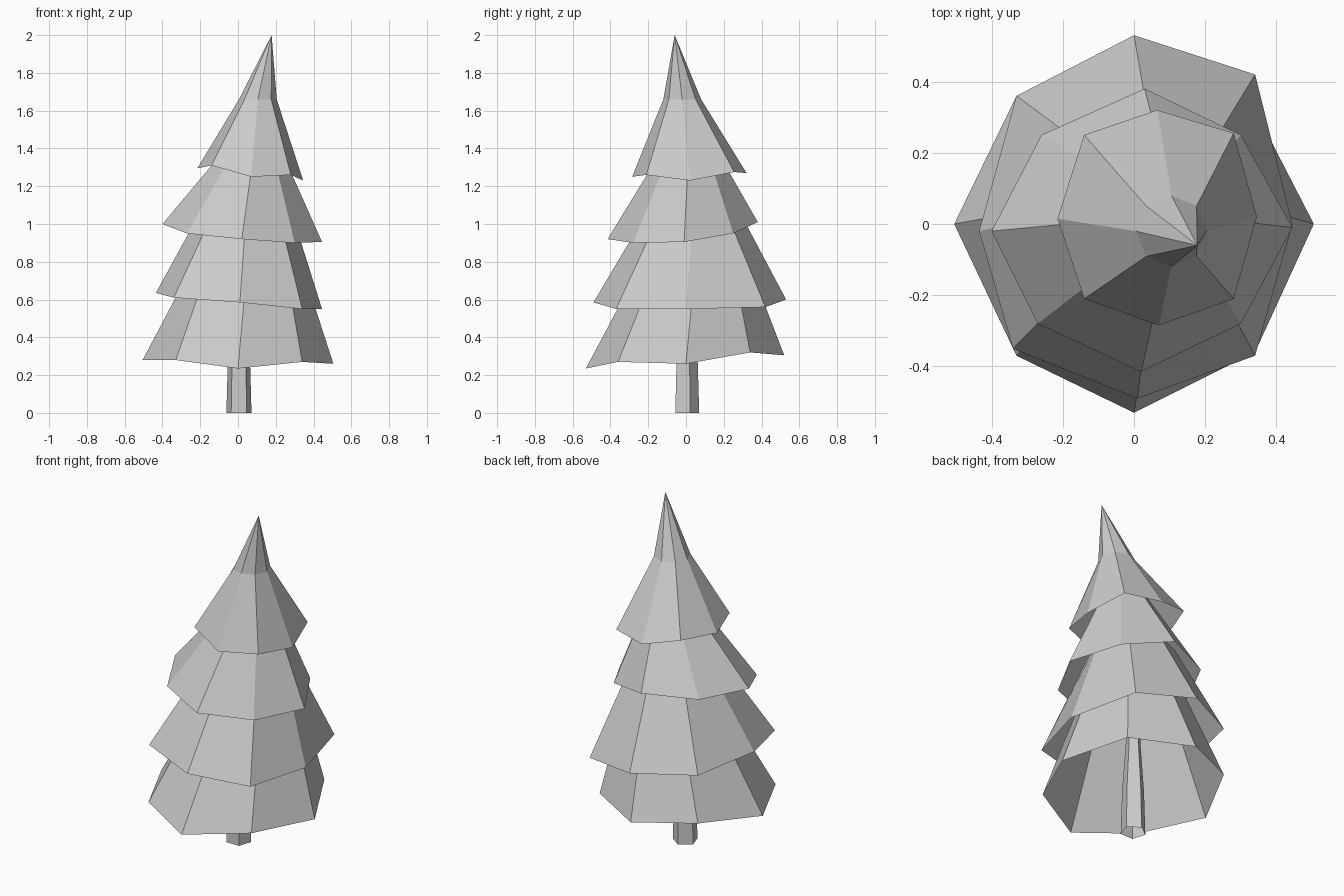
import bpy
import bmesh
from math import cos, sin, radians
from mathutils import Vector

if "Cube" in bpy.data.objects:
    bpy.data.objects.remove(bpy.data.objects["Cube"], do_unlink=True)


def make_material(name, colour):
    material = bpy.data.materials.new(name)
    material.use_nodes = True
    material.diffuse_color = colour
    material.node_tree.nodes["Principled BSDF"].inputs["Base Color"].default_value = colour
    return material


def ring(centre, radius, height, sides, turn=0):
    """Points of a regular polygon, counter-clockwise from +x."""
    points = []
    for i in range(sides):
        angle = radians(turn + 360 * i / sides)
        points.append((centre[0] + radius * cos(angle), centre[1] + radius * sin(angle), height))
    return points


def loft(name, rings, material, apex=None):
    """Join rings with flat quads as an open shell, optionally closed by a tip."""
    bm = bmesh.new()
    loops = [[bm.verts.new(Vector(p)) for p in points] for points in rings]
    sides = len(loops[0])
    for low, high in zip(loops, loops[1:]):
        for i in range(sides):
            j = (i + 1) % sides
            bm.faces.new((low[i], low[j], high[j], high[i]))
    if apex:
        top = loops[-1]
        tip = bm.verts.new(apex)
        for i in range(sides):
            bm.faces.new((top[i], top[(i + 1) % sides], tip))
    mesh = bpy.data.meshes.new(name)
    bm.to_mesh(mesh)
    bm.free()
    mesh.materials.append(material)
    obj = bpy.data.objects.new(name, mesh)
    bpy.context.collection.objects.link(obj)
    return obj


grey = make_material("plain_grey", (0.6, 0.6, 0.6, 1))

# Five-sided trunk, tapering up into the lowest branches
trunk_sections = [(0.07, 0), (0.062, 0.27), (0.042, 0.55), (0.035, 0.8)]
loft("trunk", [ring((0.005, 0), radius, height, 5, turn=18) for radius, height in trunk_sections], grey)

# Uneven eight-sided skirts of branches, open underneath
bottom_rim = [(0.505, 0, 0.26), (0.33, 0.34, 0.32), (0, 0.52, 0.305), (-0.33, 0.36, 0.325),
              (-0.505, 0, 0.28), (-0.33, -0.37, 0.28), (0, -0.53, 0.235), (0.34, -0.36, 0.27)]
loft("bottom_branches", [bottom_rim, ring((0.05, 0.05), 0.28, 0.8, 8)], grey)

lower_rim = [(0.445, 0, 0.55), (0.34, 0.42, 0.56), (0, 0.53, 0.6), (-0.33, 0.36, 0.61),
             (-0.435, -0.02, 0.635), (-0.34, -0.35, 0.61), (0.01, -0.49, 0.585), (0.34, -0.37, 0.55)]
loft("lower_branches", [lower_rim, ring((0.045, 0.04), 0.23, 1.09, 8)], grey)

upper_rim = [(0.445, -0.01, 0.905), (0.3, 0.25, 0.95), (0.03, 0.38, 1.01), (-0.26, 0.25, 1),
             (-0.4, -0.02, 1), (-0.27, -0.28, 0.95), (0.02, -0.415, 0.92), (0.3, -0.28, 0.9)]
loft("upper_branches", [upper_rim, ring((0.1, 0.02), 0.08, 1.5, 8)], grey)

# Crown with a narrow shoulder and a leaning tip
crown_rim = [(0.345, 0.02, 1.23), (0.28, 0.255, 1.275), (0.065, 0.32, 1.27), (-0.14, 0.25, 1.32),
             (-0.215, 0.015, 1.295), (-0.14, -0.21, 1.31), (0.07, -0.285, 1.25), (0.28, -0.21, 1.26)]
loft("crown", [crown_rim, ring((0.105, -0.02), 0.1, 1.66, 8)], grey, apex=(0.178, -0.06, 2))
